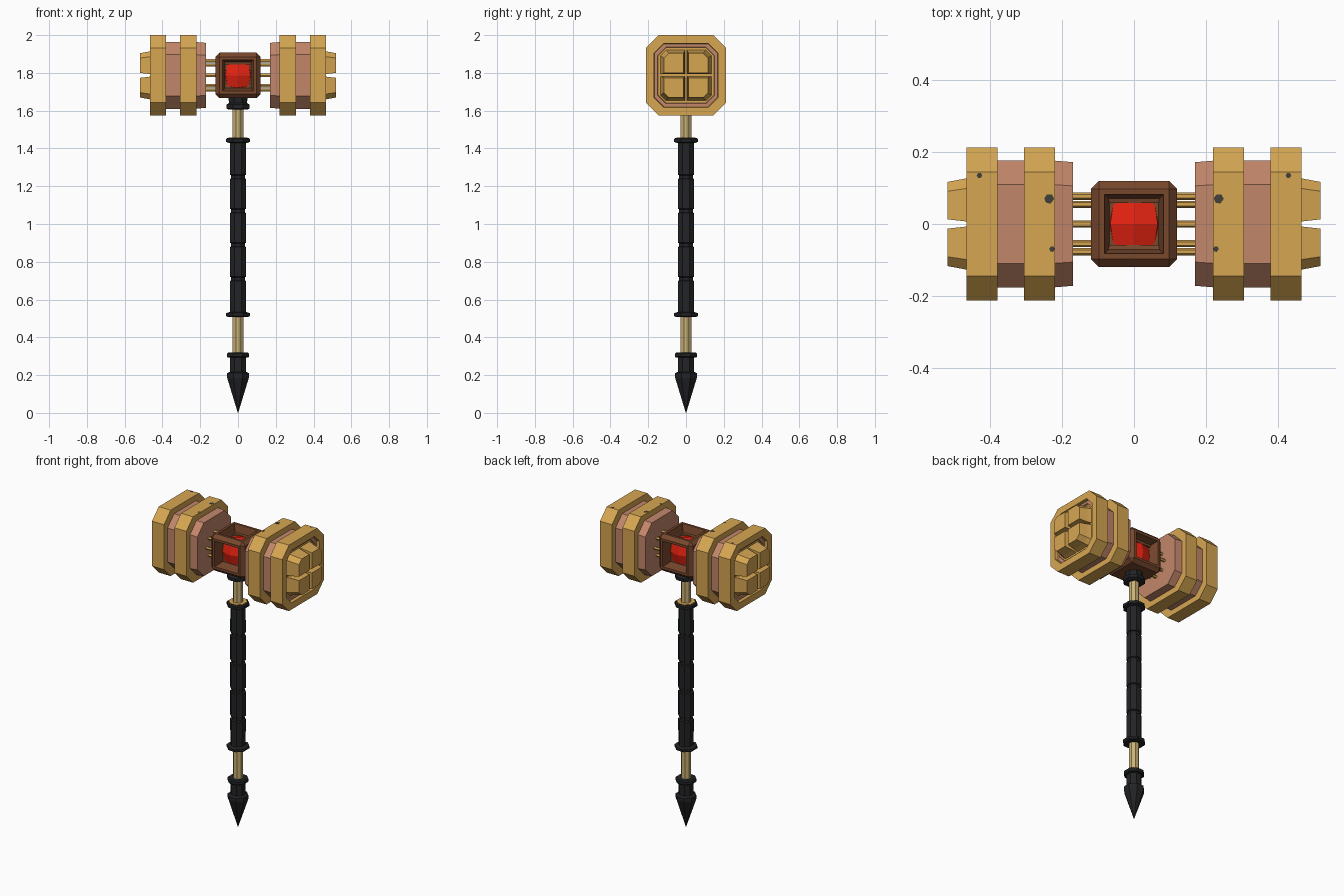
import bpy, bmesh, math
from mathutils import Vector

if "Cube" in bpy.data.objects:
    bpy.data.objects.remove(bpy.data.objects["Cube"])

CZ = 1.787  # height of the head axis


def mat(name, r, g, b):
    lin = [((c / 255 + 0.055) / 1.055) ** 2.4 for c in (r, g, b)]
    m = bpy.data.materials.new(name)
    m.diffuse_color = (*lin, 1)
    m.use_nodes = True
    m.node_tree.nodes["Principled BSDF"].inputs["Base Color"].default_value = m.diffuse_color
    return m


gold = mat("gold", 214, 166, 82)
copper = mat("copper", 194, 134, 106)
brown = mat("dark_brown", 120, 72, 45)
red = mat("red", 226, 34, 16)
black = mat("black", 34, 35, 37)
pale = mat("pale_brass", 203, 178, 118)
dark = mat("tarnish", 66, 64, 56)


def finish(name, bm, material):
    bmesh.ops.recalc_face_normals(bm, faces=bm.faces)
    me = bpy.data.meshes.new(name)
    bm.to_mesh(me)
    bm.free()
    me.materials.append(material)
    ob = bpy.data.objects.new(name, me)
    bpy.context.collection.objects.link(ob)
    return ob


def loft(name, loops, material):
    """Skin a list of equal-length point loops and cap both ends."""
    bm = bmesh.new()
    rings = [[bm.verts.new(p) for p in lp] for lp in loops]
    n = len(rings[0])
    for a, b in zip(rings, rings[1:]):
        for i in range(n):
            j = (i + 1) % n
            bm.faces.new((a[i], a[j], b[j], b[i]))
    bm.faces.new(rings[0])
    bm.faces.new(rings[-1])
    return finish(name, bm, material)


def octagon(x, h, c):
    k = h - c
    return [(x, y, CZ + z) for y, z in ((h, -k), (h, k), (k, h), (-k, h),
                                        (-h, k), (-h, -k), (-k, -h), (k, -h))]


def turned(name, profile, material, n=8):
    """Lathe (radius, z) points around the handle axis, flats facing front."""
    ang = [2 * math.pi * (i + 0.5) / n for i in range(n)]
    return loft(name, [[(r * math.cos(a), r * math.sin(a), z) for a in ang]
                       for r, z in profile], material)


# two hammer heads
for s, side in ((1, "right"), (-1, "left")):
    def oct_part(name, prof, m):
        loft(side + "_" + name, [octagon(s * x, h, c) for x, h, c in prof], m)

    oct_part("head_core", [(0.17, 0.172, 0.066), (0.23, 0.177, 0.067), (0.40, 0.177, 0.067),
                           (0.40, 0.166, 0.05), (0.447, 0.166, 0.05), (0.447, 0.15, 0.045),
                           (0.425, 0.142, 0.04)], copper)
    oct_part("inner_band", [(0.22, 0.213, 0.068), (0.306, 0.213, 0.068)], gold)
    oct_part("outer_band", [(0.38, 0.213, 0.068), (0.466, 0.213, 0.068),
                            (0.466, 0.169, 0.051), (0.44, 0.167, 0.05)], gold)
    # four striking studs with a clipped outer corner
    for sy in (1, -1):
        for sz in (1, -1):
            def stud(x, a, b, c):
                return [(s * x, sy * y, CZ + sz * z) for y, z in
                        ((a, a), (b, a), (b, b - c), (b - c, b), (a, b))]
            loft(side + "_stud", [stud(0.42, 0.006, 0.14, 0.03), stud(0.466, 0.007, 0.127, 0.028),
                                  stud(0.519, 0.013, 0.117, 0.026)], gold)
    # ring of thin connecting rods
    for i in range(8):
        a = i * math.pi / 4
        cy, cz = 0.077 * math.cos(a), CZ + 0.077 * math.sin(a)
        loft(side + "_rod", [[(s * x, cy + 0.01 * math.cos(t * math.pi / 3),
                               cz + 0.01 * math.sin(t * math.pi / 3)) for t in range(6)]
                             for x in (0.10, 0.18)], gold)
    # small tarnish marks on the bands
    for x, y, r in ((0.236, 0.07, 0.014), (0.43, 0.135, 0.008), (0.228, -0.07, 0.008)):
        loft(side + "_tarnish_top", [[(s * x + r * math.cos(t), y + r * math.sin(t), z)
                                      for t in (0, 1, 2, 3, 4, 5)] for z in (1.998, 2.0008)], dark)

# gem housing: bevelled block with sunken windows at front, back and top
bm = bmesh.new()
bmesh.ops.create_cube(bm, size=0.24)
bmesh.ops.bevel(bm, geom=bm.edges[:], offset=0.022, segments=1, affect='EDGES')
bm.normal_update()
for d in (Vector((0, -1, 0)), Vector((0, 1, 0)), Vector((0, 0, 1))):
    f = max(bm.faces, key=lambda q: q.normal.dot(d) + q.calc_area())
    bmesh.ops.inset_region(bm, faces=[f], thickness=0.022)
    bmesh.ops.inset_region(bm, faces=[f], thickness=0.02, depth=-0.062)
    bm.normal_update()
bmesh.ops.translate(bm, verts=bm.verts, vec=(0, 0, CZ))
finish("gem_housing", bm, brown)

# bulging gem
bm = bmesh.new()
bmesh.ops.create_cube(bm, size=2)
bmesh.ops.subdivide_edges(bm, edges=bm.edges[:], cuts=1, use_grid_fill=True)
for v in bm.verts:
    n = sum(abs(c) > 0.5 for c in v.co)
    v.co = v.co * {1: 0.085, 2: 0.066, 3: 0.057}[n] + Vector((0, 0, CZ))
finish("gem", bm, red)

# handle
turned("shaft", [(0.031, 0.25), (0.031, 1.66)], pale)
turned("head_collar", [(0.05, 1.605), (0.067, 1.612), (0.067, 1.632), (0.052, 1.64),
                       (0.056, 1.69)], black)
grip = [(0.06, 0.508), (0.068, 0.514), (0.068, 0.528), (0.046, 0.534)]
for z in (0.71, 0.89, 1.07, 1.25):
    grip += [(0.047, z - 0.012), (0.039, z - 0.008), (0.039, z + 0.008), (0.047, z + 0.012)]
grip += [(0.046, 1.428), (0.068, 1.434), (0.068, 1.45), (0.06, 1.456)]
turned("grip", grip, black)
turned("grip_cap_ring", [(0.055, 1.454), (0.055, 1.459)], gold)

# pommel spike
turned("pommel", [(0.056, 0.292), (0.063, 0.298), (0.063, 0.314), (0.056, 0.32)], black)
turned("pommel_spike", [(0.001, 0.0), (0.062, 0.185), (0.062, 0.21), (0.046, 0.217),
                        (0.046, 0.30)], black)
